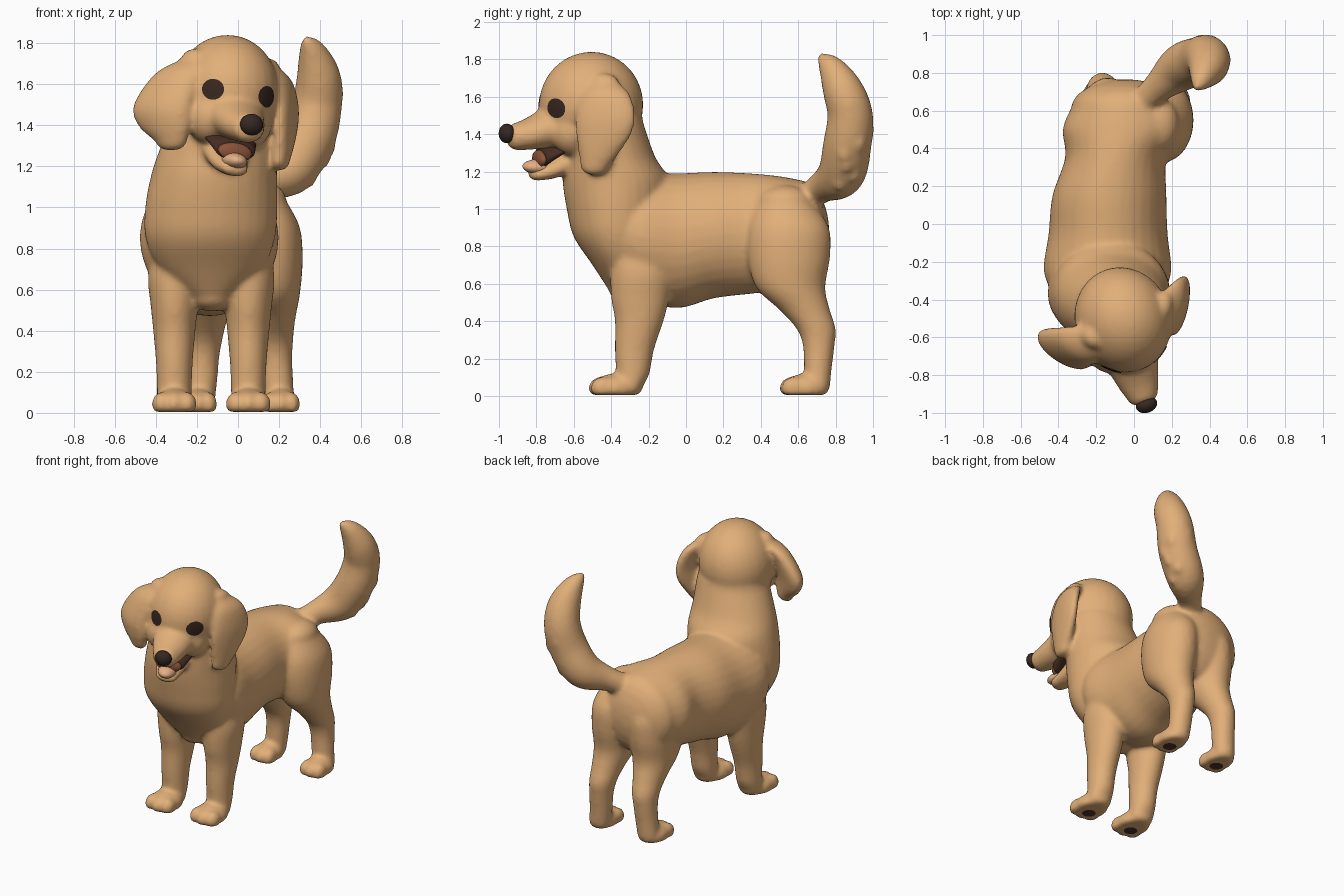
import bpy, bmesh, math, random
from mathutils import Matrix, Vector

if "Cube" in bpy.data.objects:
    bpy.data.objects.remove(bpy.data.objects["Cube"])
random.seed(4)


def material(name, rgb):
    m = bpy.data.materials.new(name)
    m.use_nodes = True
    m.diffuse_color = (*rgb, 1)
    m.node_tree.nodes["Principled BSDF"].inputs["Base Color"].default_value = (*rgb, 1)
    return m


FUR = material("golden fur", (0.76, 0.43, 0.19))
EYE = material("dark brown eye", (0.04, 0.02, 0.014))
NOSE = material("black brown nose", (0.035, 0.021, 0.017))
LIP = material("dark brown lip", (0.06, 0.025, 0.016))
MOUTH = material("red brown mouth", (0.27, 0.09, 0.042))
TONGUE = material("pale pink tongue", (0.78, 0.43, 0.23))
PAD = material("brown paw pad", (0.07, 0.03, 0.02))

# Head frame: turned to its left and tilted a little
HEAD = (Matrix.Translation((-0.065, -0.51, 1.555))
        @ Matrix.Rotation(math.radians(19), 4, 'Z')
        @ Matrix.Rotation(math.radians(8), 4, 'Y'))
WORLD = Matrix.Identity(4)


def spline(pts, n=6):
    """Smooth samples through points of any dimension."""
    p = [pts[0], *pts, pts[-1]]
    out = []
    for i in range(1, len(p) - 2):
        for k in range(n):
            t = k / n
            out.append([0.5 * (2 * b + (c - a) * t + (2 * a - 5 * b + 4 * c - d) * t * t
                               + (3 * b - a - 3 * c + d) * t ** 3)
                        for a, b, c, d in zip(*p[i - 1:i + 3])])
    return out + [list(pts[-1])]


def loft(bm, pts, axis='Z', rot=0, dome=0.8, frame=WORLD, seg=32):
    """Elliptical sections (x, y, z, radius, radius) with rounded ends."""
    ax = 'XYZ'.index(axis)
    rows = spline(pts)

    def cap(end, inner):
        sign = math.copysign(1, end[ax] - inner[ax])
        res = []
        for k in range(1, 6):
            a = math.radians(16 * k)
            r = list(end)
            r[ax] += sign * dome * min(end[3:]) * math.sin(a)
            r[3] *= math.cos(a)
            r[4] *= math.cos(a)
            res.append(r)
        return res

    rows = cap(rows[0], rows[1])[::-1] + rows + cap(rows[-1], rows[-2])
    turn = Matrix.Rotation(math.radians(rot), 4, 'Z')
    rings = []
    for x, y, z, a, b in rows:
        ring = []
        for s in range(seg):
            t = math.tau * s / seg
            u, v = a * math.cos(t), b * math.sin(t)
            off = Vector((u, v, 0)) if axis == 'Z' else Vector((u, 0, v))
            ring.append(bm.verts.new(frame @ (Vector((x, y, z)) + turn @ off)))
        rings.append(ring)
    for r, q in zip(rings, rings[1:]):
        for s in range(seg):
            bm.faces.new((r[s], r[s - 1], q[s - 1], q[s]))
    bm.faces.new(rings[0])
    bm.faces.new(rings[-1])


def ball(bm, c, r, frame=WORLD):
    m = frame @ Matrix.Translation(c) @ Matrix.Diagonal((*r, 1))
    bmesh.ops.create_uvsphere(bm, u_segments=28, v_segments=18, radius=1, matrix=m)


def finish(name, bm, mat):
    bmesh.ops.recalc_face_normals(bm, faces=bm.faces)
    me = bpy.data.meshes.new(name)
    bm.to_mesh(me)
    bm.free()
    me.materials.append(mat)
    me.shade_smooth()
    ob = bpy.data.objects.new(name, me)
    bpy.context.scene.collection.objects.link(ob)
    return ob


body = bmesh.new()
# Torso
loft(body, [(-.13, -.44, .92, .24, .22), (-.14, -.27, .86, .335, .33),
            (-.137, -.05, .83, .315, .36), (-.13, .15, .86, .302, .338),
            (-.095, .35, .868, .27, .322), (-.05, .50, .87, .328, .305),
            (-.045, .61, .87, .29, .285)], axis='Y', dome=0.55)
# Chest and neck
loft(body, [(-.125, -.29, .56, .11, .12), (-.13, -.335, .70, .25, .165),
            (-.135, -.365, .85, .315, .235),
            (-.13, -.37, 1.0, .322, .268), (-.117, -.375, 1.15, .308, .285),
            (-.098, -.41, 1.28, .285, .245), (-.066, -.445, 1.45, .245, .22)], dome=0.6)
# Skull, cheeks, muzzle and lower jaw
ball(body, (.007, 0, 0), (.255, .283, .287), HEAD)
for s in (-1, 1):
    ball(body, (s * .1, -.12, -.13), (.115, .13, .13), HEAD)
loft(body, [(0, -.15, -.08, .165, .14), (0, -.26, -.125, .133, .108),
            (0, -.35, -.155, .108, .085), (0, -.42, -.17, .082, .072)],
     axis='Y', dome=0.6, frame=HEAD)
loft(body, [(0, -.08, -.26, .12, .09), (0, -.2, -.335, .10, .06),
            (0, -.30, -.372, .07, .036)], axis='Y', frame=HEAD)
# Ears
loft(body, [(.15, -.44, 1.68, .05, .08), (.205, -.43, 1.61, .055, .135),
            (.235, -.43, 1.50, .05, .162), (.235, -.44, 1.40, .05, .152),
            (.22, -.465, 1.30, .05, .112), (.205, -.49, 1.22, .045, .075)],
     rot=-12, dome=0.9)
loft(body, [(-.21, -.60, 1.72, .06, .07), (-.29, -.635, 1.65, .07, .13),
            (-.365, -.66, 1.50, .075, .163), (-.36, -.67, 1.40, .065, .145),
            (-.325, -.68, 1.32, .05, .085)], rot=58, dome=0.9)

# Legs and paws
paws = []
for cx in (0.05, -0.31):
    loft(body, [(cx, y, z, a, b) for y, z, a, b in (
        (-.30, .05, .085, .07), (-.285, .12, .085, .09), (-.275, .25, .09, .105),
        (-.25, .40, .103, .13), (-.245, .52, .115, .155), (-.24, .66, .128, .165),
        (-.25, .80, .10, .14))])
    paws.append((cx, -.385, .108))
for s in (-1, 1):
    loft(body, [(.007 + s * d, y, z, a, b) for d, y, z, a, b in (
        (.195, .70, .05, .075, .07), (.185, .705, .15, .077, .075),
        (.178, .71, .27, .08, .085), (.172, .695, .36, .09, .105),
        (.165, .635, .46, .108, .135), (.155, .56, .58, .14, .185),
        (.148, .55, .74, .16, .22), (.14, .55, .90, .155, .215),
        (.11, .53, 1.03, .12, .15))])
    paws.append((.007 + s * .202, .635, .092))
for x, y, w in paws:
    ball(body, (x, y, .04), (w, .125, .078))
    for k in (-1, 0, 1):
        ball(body, (x + k * w * .58, y - .075 + .012 * abs(k), .042),
             (w * .44, .062, .06))

# Tail with feathered outer edge
tail = spline([(.03, .63, 1.05, .07), (.14, .735, 1.12, .085), (.255, .83, 1.19, .125),
               (.345, .862, 1.34, .13), (.385, .878, 1.50, .122), (.393, .84, 1.63, .108),
               (.365, .78, 1.75, .068), (.335, .725, 1.81, .025)])
for i, (x, y, z, r) in enumerate(tail):
    ball(body, (x, y, z), (r, r, r))
    if 8 < i < 35 and i % 2 == 0:
        a = random.uniform(-.3, 1.9)
        ball(body, (x + r * .7 * math.cos(a), y + r * .7 * math.sin(a), z - .035),
             (.042, .042, .06))

for v in body.verts:
    v.co.z = max(v.co.z, 0.004)
fur = finish("body", body, FUR)
mod = fur.modifiers.new("blend", 'REMESH')
mod.mode = 'VOXEL'
mod.voxel_size = 0.014
mod.use_smooth_shade = True
mod = fur.modifiers.new("soften", 'SMOOTH')
mod.factor = 0.5
mod.iterations = 10

# Nose, lips, mouth lining and tongue
bm = bmesh.new()
ball(bm, (0, -.466, -.153), (.058, .042, .052), HEAD)
finish("nose", bm, NOSE)
bm = bmesh.new()
loft(bm, [(0, -.17, -.222, .138, .035), (0, -.26, -.275, .106, .055)],
     axis='Y', dome=0.3, frame=HEAD)
finish("lips", bm, LIP)
bm = bmesh.new()
loft(bm, [(0, -.2, -.25, .107, .03), (0, -.28, -.29, .085, .045)],
     axis='Y', dome=0.5, frame=HEAD)
finish("mouth", bm, MOUTH)
bm = bmesh.new()
ball(bm, (0, -.277, -.332), (.06, .09, .04), HEAD)
finish("tongue", bm, TONGUE)


def plate(name, centre, normal, rx, ry, mat, frame=WORLD):
    """Thin oval laid on the fur surface."""
    m = (frame @ Matrix.Translation(centre)
         @ Vector(normal).to_track_quat('Z', 'Y').to_matrix().to_4x4())
    bm = bmesh.new()
    rings = [[bm.verts.new(m @ Vector((rx * k / 5 * math.cos(math.tau * s / 24),
                                       ry * k / 5 * math.sin(math.tau * s / 24), 0)))
              for s in range(24)] for k in range(1, 6)]
    bm.faces.new(rings[0])
    for r, q in zip(rings, rings[1:]):
        for s in range(24):
            bm.faces.new((r[s - 1], q[s - 1], q[s], r[s]))
    ob = finish(name, bm, mat)
    w = ob.modifiers.new("lay on fur", 'SHRINKWRAP')
    w.target = fur
    w.wrap_method = 'NEAREST_SURFACEPOINT'
    w.wrap_mode = 'ABOVE_SURFACE'
    w.offset = 0.004


# Eyes and paw pads
for s, side in ((1, "left"), (-1, "right")):
    plate(side + "_eye", (s * .139 - .009, -.236, .002), (s * 2, -3, 0),
          .06, .052, EYE, HEAD)
for i, (x, y, w) in enumerate(paws):
    plate("paw_pad_%d" % (i + 1), (x, y - .02, 0), (0, 0, -1), .045, .045, PAD)
